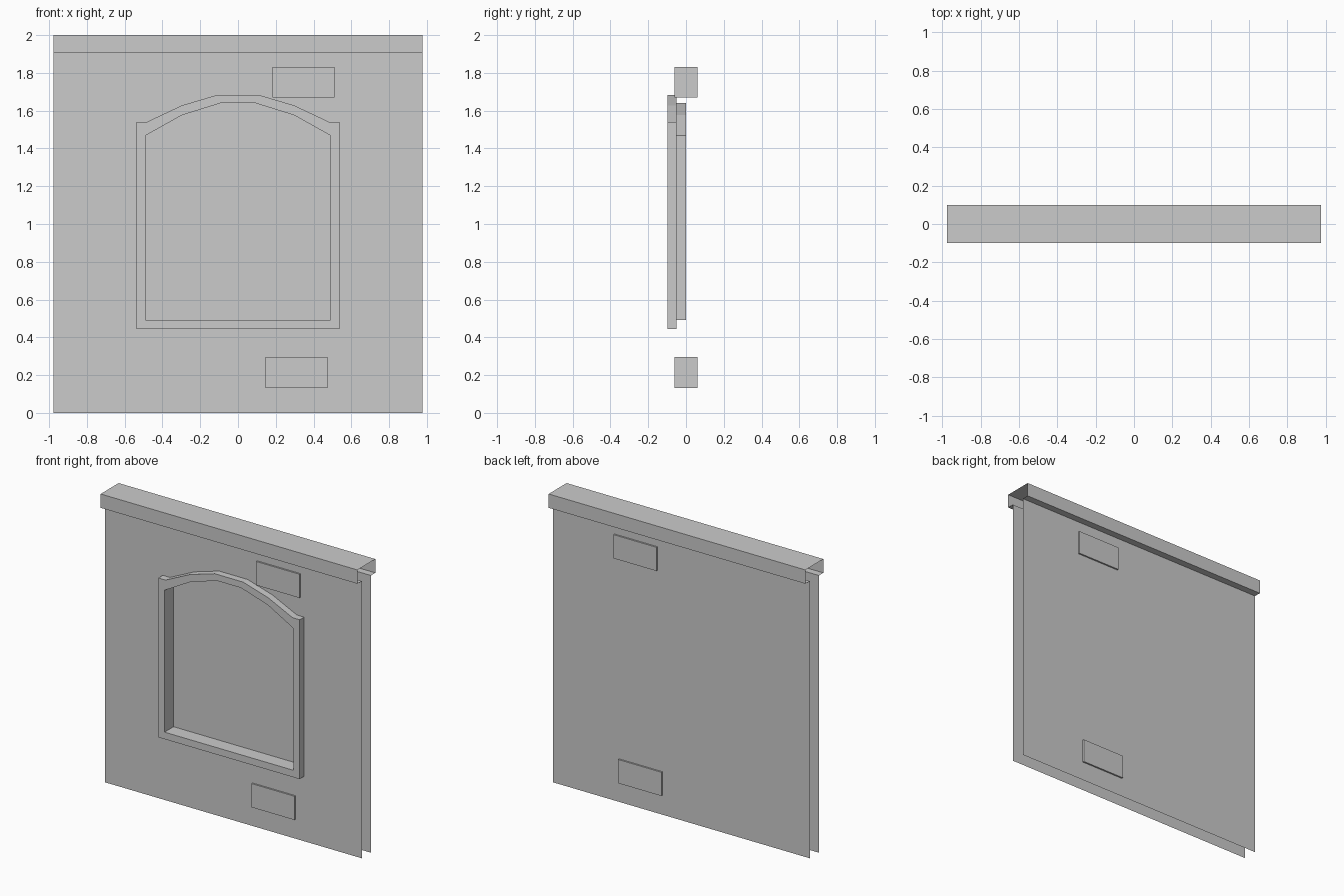
import bpy
import bmesh
from mathutils import Vector

cube = bpy.data.objects.get("Cube")
if cube:
    bpy.data.objects.remove(cube, do_unlink=True)

HALF_W, HEIGHT = 0.976, 2.0
PANEL_Y, CAP_Y, CAP_Z = 0.05, 0.098, 1.905

grey = bpy.data.materials.new("plain grey")
grey.use_nodes = True
grey.diffuse_color = (0.6, 0.6, 0.6, 1)
grey.node_tree.nodes["Principled BSDF"].inputs["Base Color"].default_value = grey.diffuse_color


def finish(name, bm):
    mesh = bpy.data.meshes.new(name)
    bm.to_mesh(mesh)
    bm.free()
    mesh.materials.append(grey)
    obj = bpy.data.objects.new(name, mesh)
    bpy.context.collection.objects.link(obj)
    return obj


def sheet(name, profile):
    """Sweep an open (y, z) profile across the full width."""
    bm = bmesh.new()
    rows = [[bm.verts.new((x, y, z)) for x in (-HALF_W, HALF_W)] for y, z in profile]
    for a, b in zip(rows, rows[1:]):
        bm.faces.new((a[0], a[1], b[1], b[0]))
    return finish(name, bm)


def face_with_hole(bm, y, *outlines):
    """Fill the area between (x, z) outlines, facing the front."""
    edges = []
    for outline in outlines:
        vs = [bm.verts.new((x, y, z)) for x, z in outline]
        edges += [bm.edges.new((a, b)) for a, b in zip(vs, vs[1:] + vs[:1])]
    filled = bmesh.ops.triangle_fill(bm, edges=edges, use_beauty=True, normal=(0, -1, 0))
    for f in filled["geom"]:
        if isinstance(f, bmesh.types.BMFace):
            f.normal_update()
            if f.normal.y > 0:
                f.normal_flip()


def walls(bm, outline, y0, y1):
    """Join an (x, z) outline at two depths."""
    front, back = ([bm.verts.new((x, y, z)) for x, z in outline] for y in (y0, y1))
    for i in range(len(outline)):
        j = (i + 1) % len(outline)
        bm.faces.new((front[i], back[i], back[j], front[j]))


def mirrored(half):
    """Close a right half outline with its mirror image."""
    return half + [(-x, z) for x, z in reversed(half)]


outer = mirrored([(0.537, 0.445), (0.537, 1.54), (0.483, 1.54), (0.297, 1.628), (0.108, 1.684)])
inner = mirrored([(0.49, 0.493), (0.49, 1.468), (0.297, 1.576), (0.092, 1.64)])
border = mirrored([(HALF_W, 0), (HALF_W, CAP_Z)])

# Thin back panel and the hollow, open-ended top cap
sheet("back_panel", [(PANEL_Y, CAP_Z), (PANEL_Y, 0)])
sheet("top_cap", [(-PANEL_Y, CAP_Z), (-CAP_Y, CAP_Z), (-CAP_Y, HEIGHT),
                  (CAP_Y, HEIGHT), (CAP_Y, CAP_Z), (PANEL_Y, CAP_Z)])

# Front panel with the arched opening
bm = bmesh.new()
face_with_hole(bm, -PANEL_Y, border, inner)
finish("front_panel", bm)

# Raised arched frame and its deep reveal
bm = bmesh.new()
face_with_hole(bm, -CAP_Y, outer, inner)
walls(bm, outer, -CAP_Y, -PANEL_Y)
walls(bm, inner[::-1], -CAP_Y, 0)
bmesh.ops.remove_doubles(bm, verts=bm.verts, dist=0.0001)
finish("arched_frame", bm)

# Recessed pane closing the opening
bm = bmesh.new()
bm.faces.new([bm.verts.new((x, 0, z)) for x, z in inner])
finish("recessed_pane", bm)

# Blocks passing through both panels
for name, x, z in (("upper_block", 0.346, 1.75), ("lower_block", 0.309, 0.214)):
    bm = bmesh.new()
    bmesh.ops.create_cube(bm, size=1)
    bmesh.ops.scale(bm, vec=Vector((0.328, 0.122, 0.163)), verts=bm.verts)
    bmesh.ops.translate(bm, vec=Vector((x, 0, z)), verts=bm.verts)
    finish(name, bm)
